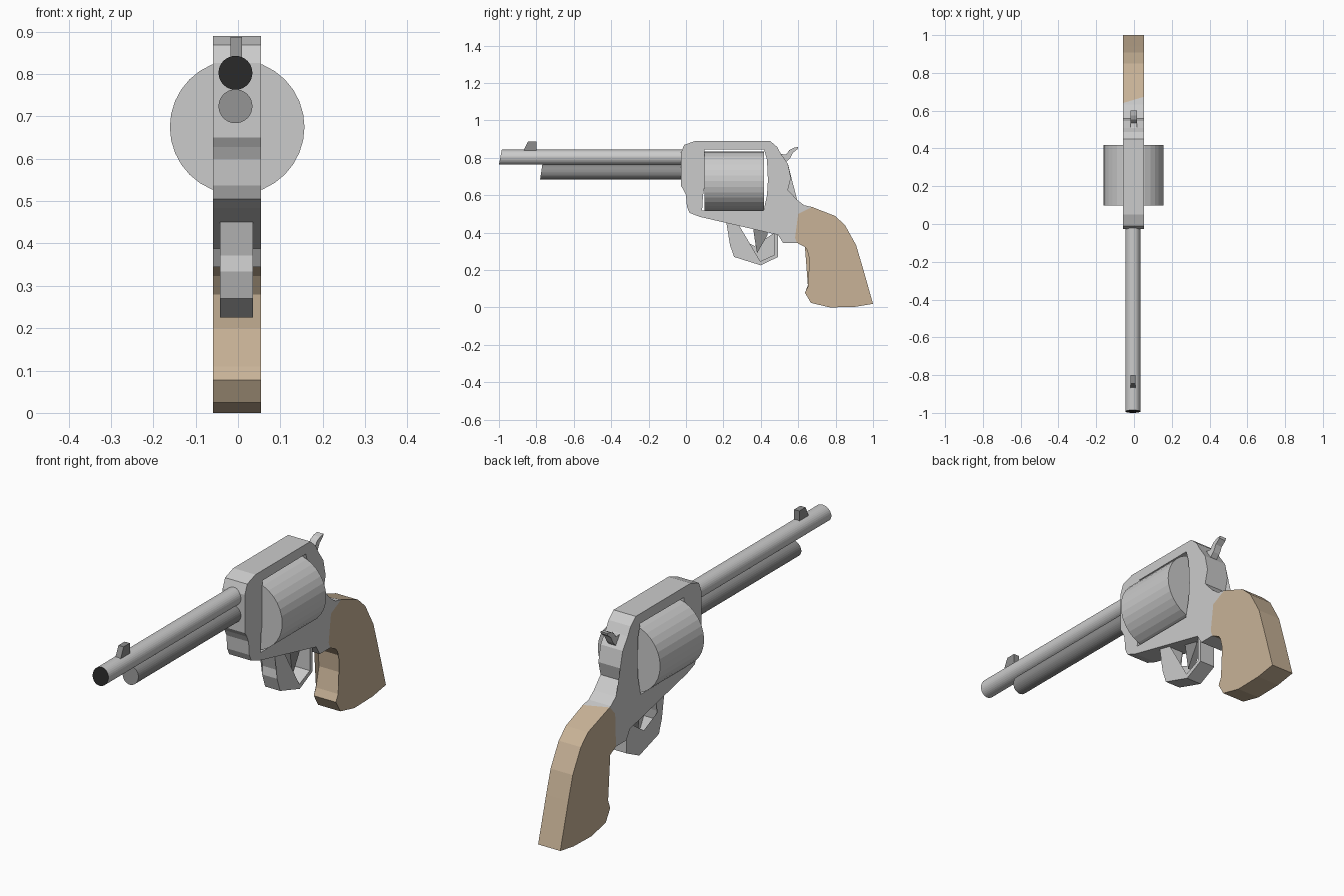
import bpy, bmesh, math
from mathutils import Matrix, Vector

if "Cube" in bpy.data.objects:
    bpy.data.objects.remove(bpy.data.objects["Cube"])


def material(name, rgb):
    m = bpy.data.materials.new(name)
    m.diffuse_color = (*rgb, 1)
    m.use_nodes = True
    m.node_tree.nodes["Principled BSDF"].inputs["Base Color"].default_value = m.diffuse_color
    return m


WOOD = material("wood", (0.58, 0.45, 0.31))
DARK = material("dark_steel", (0.27, 0.27, 0.27))
BLACK = material("black", (0.02, 0.02, 0.02))


def finish(name, bm, mat=None):
    bmesh.ops.recalc_face_normals(bm, faces=bm.faces[:])
    me = bpy.data.meshes.new(name)
    bm.to_mesh(me)
    bm.free()
    ob = bpy.data.objects.new(name, me)
    bpy.context.collection.objects.link(ob)
    if mat:
        me.materials.append(mat)
    return ob


def plate(name, profile, x0, x1, mat=None, moves=()):
    """Side profile of (y, z) points extruded from x0 to x1.
    moves: (index, dy, dz) offsets applied on the x0 side only."""
    bm = bmesh.new()
    left = [bm.verts.new((x0, y, z)) for y, z in profile]
    right = [bm.verts.new((x1, y, z)) for y, z in profile]
    for i, dy, dz in moves:
        left[i].co += Vector((0, dy, dz))
    n = len(profile)
    bm.faces.new(left)
    bm.faces.new(right[::-1])
    for i in range(n):
        j = (i + 1) % n
        bm.faces.new((left[i], right[i], right[j], left[j]))
    bmesh.ops.triangulate(bm, faces=[f for f in bm.faces if len(f.verts) > 4])
    return finish(name, bm, mat)


def rod(name, x, z, r, y0, y1, mat=None, slant=0.0, sides=32):
    """Cylinder along y; slant tilts the front end back towards the top."""
    bm = bmesh.new()
    bmesh.ops.create_cone(bm, cap_ends=True, segments=sides, radius1=r, radius2=r,
                          depth=y1 - y0, matrix=Matrix.Translation((x, (y0 + y1) / 2, z))
                          @ Matrix.Rotation(math.pi / 2, 4, 'X'))
    mid = (y0 + y1) / 2
    for v in bm.verts:
        if v.co.y < mid:
            v.co.y += slant * (v.co.z - z + r) / (2 * r)
    return finish(name, bm, mat)


XL, XR = -0.059, 0.054

# Frame with cylinder window
frame = plate("frame", [
    (-.027, .826), (-.01, .869), (.05, .89), (.45, .89), (.487, .858), (.508, .82),
    (.545, .767), (.561, .692), (.545, .628), (.594, .575), (.632, .546), (.674, .537),
    (.60, .50), (.583, .372), (.594, .345), (.519, .345), (.492, .388), (.075, .484),
    (.02, .505), (.005, .537), (0, .60), (-.013, .628), (-.027, .65)],
    XL, XR, moves=[(11, -.034, .006)])
cutter = plate("window_cutter", [
    (.086, .517), (.091, .60), (.10, .65), (.10, .843), (.417, .845), (.433, .79),
    (.438, .68), (.433, .60), (.415, .517)], -.2, .2)
mod = frame.modifiers.new("window", 'BOOLEAN')
mod.operation, mod.object, mod.solver = 'DIFFERENCE', cutter, 'EXACT'
cut = bpy.data.meshes.new_from_object(frame.evaluated_get(bpy.context.evaluated_depsgraph_get()))
frame.modifiers.clear()
frame.data = cut
bpy.data.objects.remove(cutter)

# Wooden grip
plate("grip", [
    (.674, .537), (.797, .489), (.85, .44), (.909, .334), (.941, .227), (1, .019),
    (.904, .003), (.77, 0), (.668, .024), (.636, .078), (.652, .11), (.674, .20),
    (.668, .28), (.636, .323), (.594, .345), (.583, .372), (.60, .50)],
    XL, XR, WOOD, moves=[(0, -.034, .006)])

# Cylinder, barrel and ejector tube
rod("cylinder", -.002, .675, .159, .098, .418)
barrel = rod("barrel", -.006, .803, .04, -1.0, 0, slant=.015)
rod("ejector_tube", -.006, .724, .04, -.78, 0, DARK, slant=.012)

# Black muzzle face
barrel.data.materials.append(None)
barrel.data.materials.append(BLACK)
for p in barrel.data.polygons:
    if p.normal.y < -.8:
        p.material_index = 1

# Front sight
plate("front_sight", [(-.87, .835), (-.845, .887), (-.80, .887), (-.80, .835)],
      -.018, .009, DARK)

# Hammer
plate("hammer", [
    (.47, .845), (.51, .82), (.535, .817), (.553, .842), (.575, .853), (.60, .858),
    (.597, .847), (.572, .827), (.556, .797), (.53, .77), (.48, .77)], -.018, .016)

# Trigger guard: open strap following the outer and inner lines
outer = [(.215, .46), (.24, .372), (.235, .334), (.257, .27), (.40, .225), (.492, .27), (.492, .40)]
inner = [(.473, .40), (.473, .281), (.397, .247), (.289, .275), (.257, .334), (.262, .377), (.28, .445)]
plate("trigger_guard", outer + inner, -.042, .035)

# Trigger
plate("trigger", [(.358, .43), (.368, .36), (.38, .29), (.435, .385), (.435, .41)], -.018, .012, DARK)
